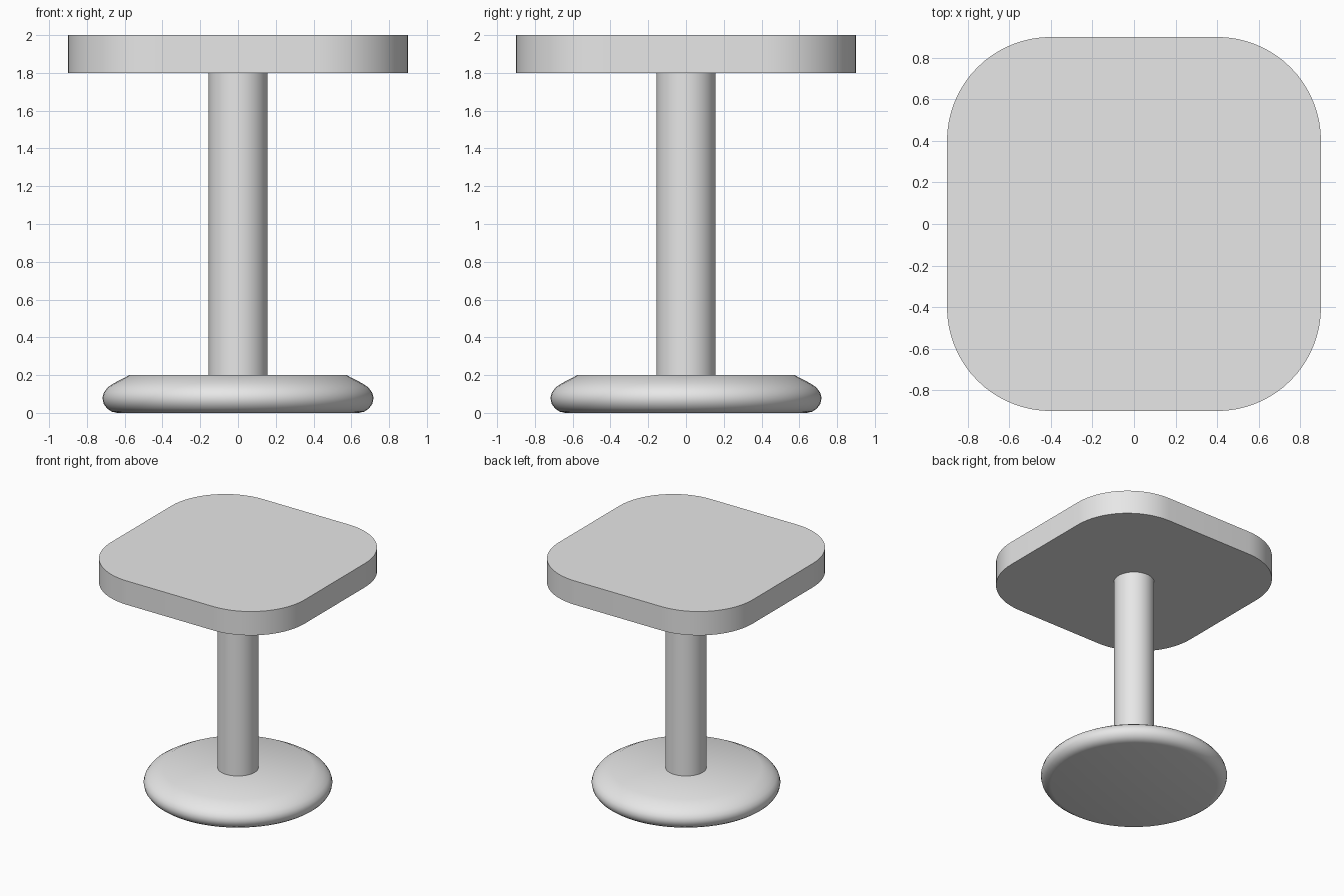
import bpy, bmesh, math

cube = bpy.data.objects.get("Cube")
if cube:
    bpy.data.objects.remove(cube, do_unlink=True)

grey = bpy.data.materials.new("light_grey")
grey.use_nodes = True
grey.diffuse_color = (0.8, 0.8, 0.8, 1)
grey.node_tree.nodes["Principled BSDF"].inputs["Base Color"].default_value = (0.8, 0.8, 0.8, 1)


def add_part(name, bm, angle=40):
    bmesh.ops.recalc_face_normals(bm, faces=bm.faces[:])
    mesh = bpy.data.meshes.new(name)
    bm.to_mesh(mesh)
    bm.free()
    mesh.materials.append(grey)
    obj = bpy.data.objects.new(name, mesh)
    bpy.context.collection.objects.link(obj)
    bpy.ops.object.select_all(action="DESELECT")
    obj.select_set(True)
    bpy.context.view_layer.objects.active = obj
    bpy.ops.object.shade_smooth_by_angle(angle=math.radians(angle))
    return obj


def lathe(name, profile, segments=64, angle=40):
    """Solid of revolution about z; flat caps close both ends."""
    bm = bmesh.new()
    rings = []
    for r, z in profile:
        rings.append([bm.verts.new((r * math.cos(a), r * math.sin(a), z))
                      for a in (2 * math.pi * i / segments for i in range(segments))])
    for low, high in zip(rings, rings[1:]):
        for i in range(segments):
            j = (i + 1) % segments
            bm.faces.new((low[i], low[j], high[j], high[i]))
    bm.faces.new(rings[0])
    bm.faces.new(rings[-1])
    return add_part(name, bm, angle)


# Domed round foot with a rolled rim
lathe("base", [(0.64, 0), (0.67, 0.007), (0.695, 0.025), (0.712, 0.05), (0.718, 0.08),
               (0.71, 0.108), (0.69, 0.135), (0.655, 0.158), (0.575, 0.2)])

# Plain round column
lathe("column", [(0.156, 0.19), (0.156, 1.81)])

# Square slab with widely rounded corners
HALF, RADIUS, STEPS = 0.9, 0.5, 16
bm = bmesh.new()
outline = []
for corner in range(4):
    mid = math.pi / 4 + corner * math.pi / 2
    cx = math.copysign(HALF - RADIUS, math.cos(mid))
    cy = math.copysign(HALF - RADIUS, math.sin(mid))
    for k in range(STEPS + 1):
        a = (corner + k / STEPS) * math.pi / 2
        outline.append(bm.verts.new((cx + RADIUS * math.cos(a), cy + RADIUS * math.sin(a), 1.8)))
bottom = bm.faces.new(outline)
sides = bmesh.ops.extrude_face_region(bm, geom=[bottom], use_keep_orig=True)
top_verts = [g for g in sides["geom"] if isinstance(g, bmesh.types.BMVert)]
bmesh.ops.translate(bm, verts=top_verts, vec=(0, 0, 0.2))
add_part("tabletop", bm)
